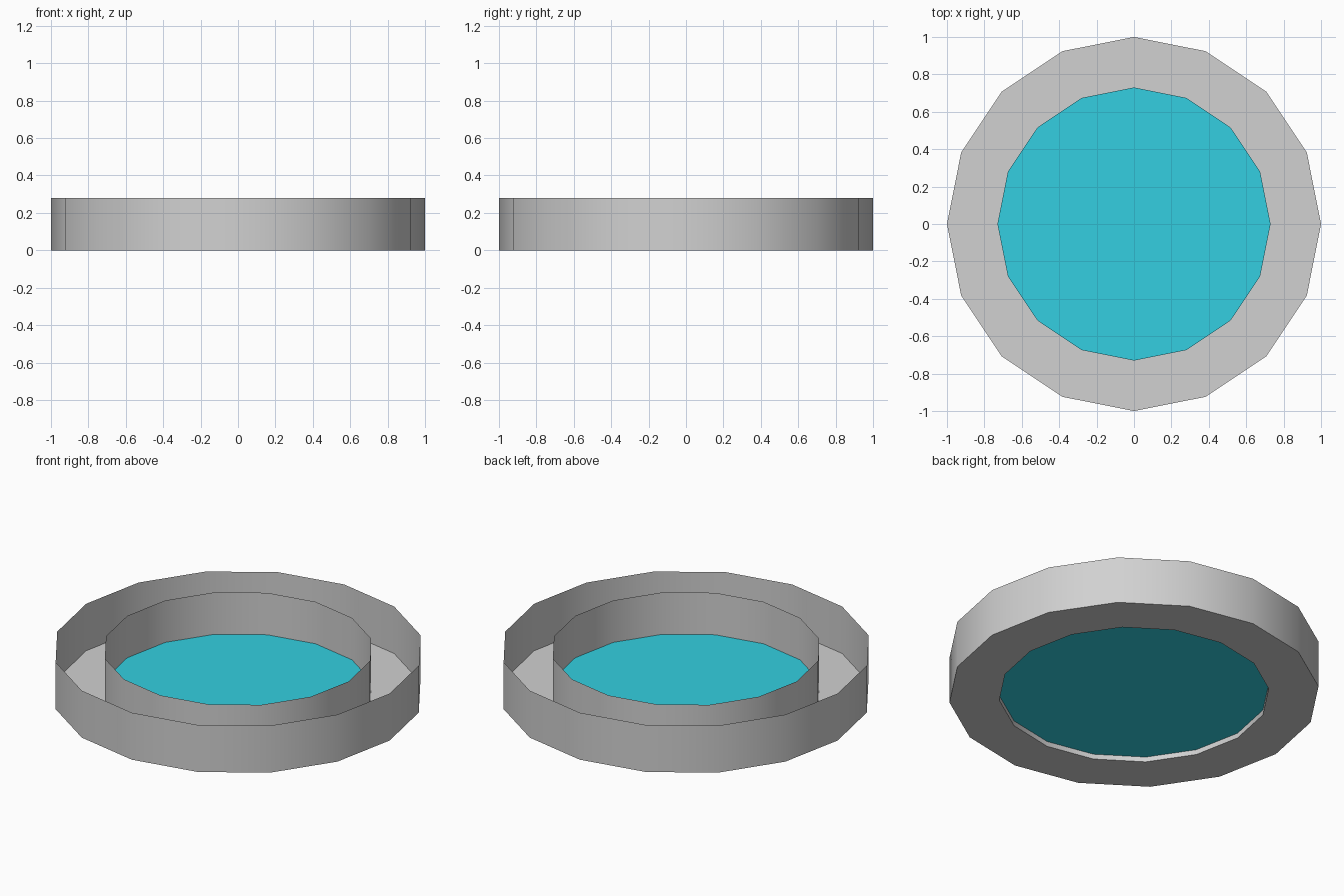
import bpy
import bmesh

SIDES = 16
OUTER, INNER = 1.0, 0.73
HEIGHT, WATER_Z = 0.28, 0.03

cube = bpy.data.objects.get("Cube")
if cube:
    bpy.data.objects.remove(cube, do_unlink=True)


def make_material(name, rgb):
    mat = bpy.data.materials.new(name)
    mat.use_nodes = True
    color = (*rgb, 1.0)
    mat.diffuse_color = color
    mat.node_tree.nodes["Principled BSDF"].inputs["Base Color"].default_value = color
    return mat


def finish(name, bm, mat):
    mesh = bpy.data.meshes.new(name)
    bm.to_mesh(mesh)
    bm.free()
    mesh.materials.append(mat)
    obj = bpy.data.objects.new(name, mesh)
    bpy.context.collection.objects.link(obj)
    return obj


def ring(bm, radius, z):
    verts = bmesh.ops.create_circle(bm, segments=SIDES, radius=radius)["verts"]
    for v in verts:
        v.co.z = z
    return verts


def bridge(bm, a, b):
    for i in range(SIDES):
        j = (i + 1) % SIDES
        bm.faces.new((a[i], a[j], b[j], b[i]))


stone = make_material("light grey", (0.64, 0.64, 0.64))
water = make_material("turquoise water", (0.033, 0.625, 0.75))

# Open ring trough: outer wall, flat floor and inner wall, all thin sheets
bm = bmesh.new()
profile = [(OUTER, HEIGHT), (OUTER, 0), (INNER, 0), (INNER, HEIGHT)]
loops = [ring(bm, r, z) for r, z in profile]
for a, b in zip(loops, loops[1:]):
    bridge(bm, a, b)
bmesh.ops.recalc_face_normals(bm, faces=bm.faces)
basin = finish("basin_wall", bm, stone)

bpy.ops.object.select_all(action="DESELECT")
basin.select_set(True)
bpy.context.view_layer.objects.active = basin
bpy.ops.object.shade_smooth_by_angle()

# Water disc just above the floor, inside the inner wall
bm = bmesh.new()
face = bm.faces.new(ring(bm, INNER, WATER_Z))
face.normal_update()
if face.normal.z < 0:
    face.normal_flip()
finish("water_surface", bm, water)
